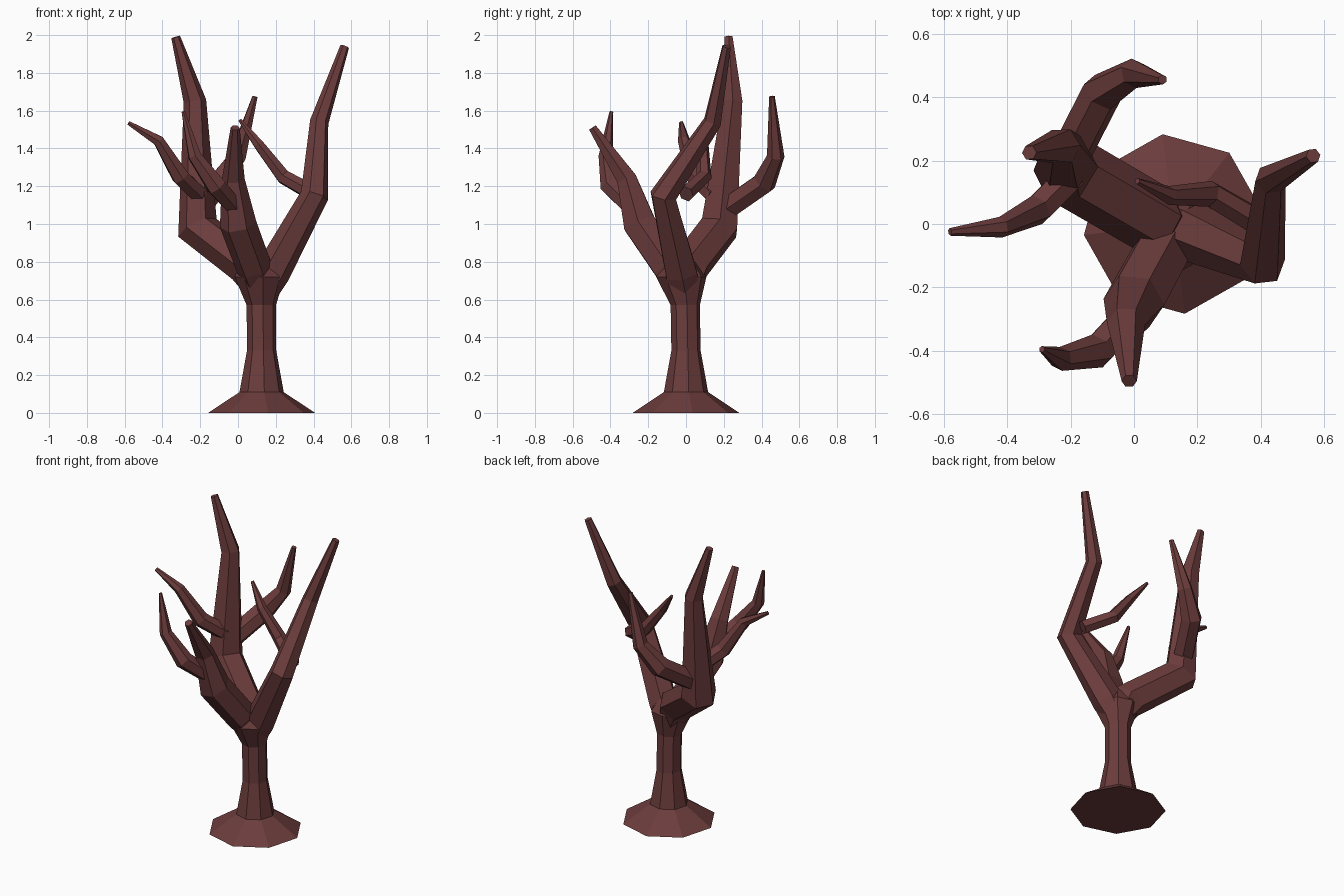
import bpy, bmesh, math
from mathutils import Vector

bark = bpy.data.materials.new("bark")
bark.diffuse_color = (0.15, 0.045, 0.045, 1)


def limb(name, nodes, sides, up=False, turn=0.0):
    """Flat-faced tapering tube through (x, y, z, radius) nodes."""
    pts = [Vector(n[:3]) for n in nodes]
    bm = bmesh.new()
    rings = []
    side = Vector((1, 0, 0))
    for i, p in enumerate(pts):
        before = (p - pts[i - 1]).normalized() if i else Vector()
        after = (pts[i + 1] - p).normalized() if i < len(pts) - 1 else Vector()
        t = Vector((0, 0, 1)) if up else (before + after).normalized()
        side = (side - t * side.dot(t)).normalized()   # carry the frame along
        other = t.cross(side)
        ring = []
        for k in range(sides):
            a = turn + math.tau * k / sides
            ring.append(bm.verts.new(p + nodes[i][3] * (side * math.cos(a) + other * math.sin(a))))
        rings.append(ring)
    for lo, hi in zip(rings, rings[1:]):
        for k in range(sides):
            j = (k + 1) % sides
            bm.faces.new((lo[k], lo[j], hi[j], hi[k]))
    bm.faces.new(rings[0][::-1])
    bm.faces.new(rings[-1])
    bmesh.ops.recalc_face_normals(bm, faces=bm.faces)
    mesh = bpy.data.meshes.new(name)
    bm.to_mesh(mesh)
    bm.free()
    mesh.materials.append(bark)
    obj = bpy.data.objects.new(name, mesh)
    bpy.context.collection.objects.link(obj)


# Trunk with flared root
limb("trunk", [(0.125, 0, 0, 0.285), (0.125, 0, 0.11, 0.118), (0.125, 0, 0.33, 0.078),
               (0.123, -0.004, 0.57, 0.078), (0.115, -0.025, 0.72, 0.134), (0.11, -0.03, 0.8, 0.09)],
     8, up=True, turn=math.radians(7))

# Three main branches
limb("right_branch", [(0.13, 0, 0.62, 0.07), (0.18, -0.025, 0.74, 0.095), (0.405, -0.12, 1.15, 0.075),
                      (0.43, 0.14, 1.54, 0.05), (0.565, 0.215, 1.94, 0.024)], 6)
limb("back_branch", [(0.12, 0, 0.62, 0.06), (0.06, 0.015, 0.77, 0.11), (-0.215, 0.175, 0.98, 0.112),
                     (-0.228, 0.245, 1.65, 0.06), (-0.33, 0.225, 1.99, 0.024)], 6)
limb("front_branch", [(0.12, -0.01, 0.62, 0.06), (0.085, -0.09, 0.77, 0.095), (0.0, -0.245, 1.0, 0.098),
                      (-0.025, -0.315, 1.24, 0.06), (-0.015, -0.495, 1.51, 0.024)], 6)

# Twigs
limb("right_twig", [(0.4, 0.0, 1.16, 0.045), (0.24, 0.095, 1.25, 0.042),
                    (0.11, 0.09, 1.42, 0.03), (0.01, 0.135, 1.55, 0.01)], 6)
limb("back_twig", [(-0.21, 0.2, 1.07, 0.065), (-0.1, 0.415, 1.22, 0.066),
                   (0.0, 0.475, 1.36, 0.047), (0.09, 0.455, 1.675, 0.015)], 6)
limb("left_twig", [(-0.2, 0.15, 1.15, 0.05), (-0.305, 0.045, 1.25, 0.05),
                   (-0.42, -0.01, 1.44, 0.033), (-0.58, -0.025, 1.535, 0.012)], 6)
limb("front_twig", [(-0.01, -0.28, 1.08, 0.05), (-0.115, -0.4, 1.2, 0.056),
                    (-0.23, -0.425, 1.36, 0.038), (-0.29, -0.395, 1.595, 0.01)], 6)
